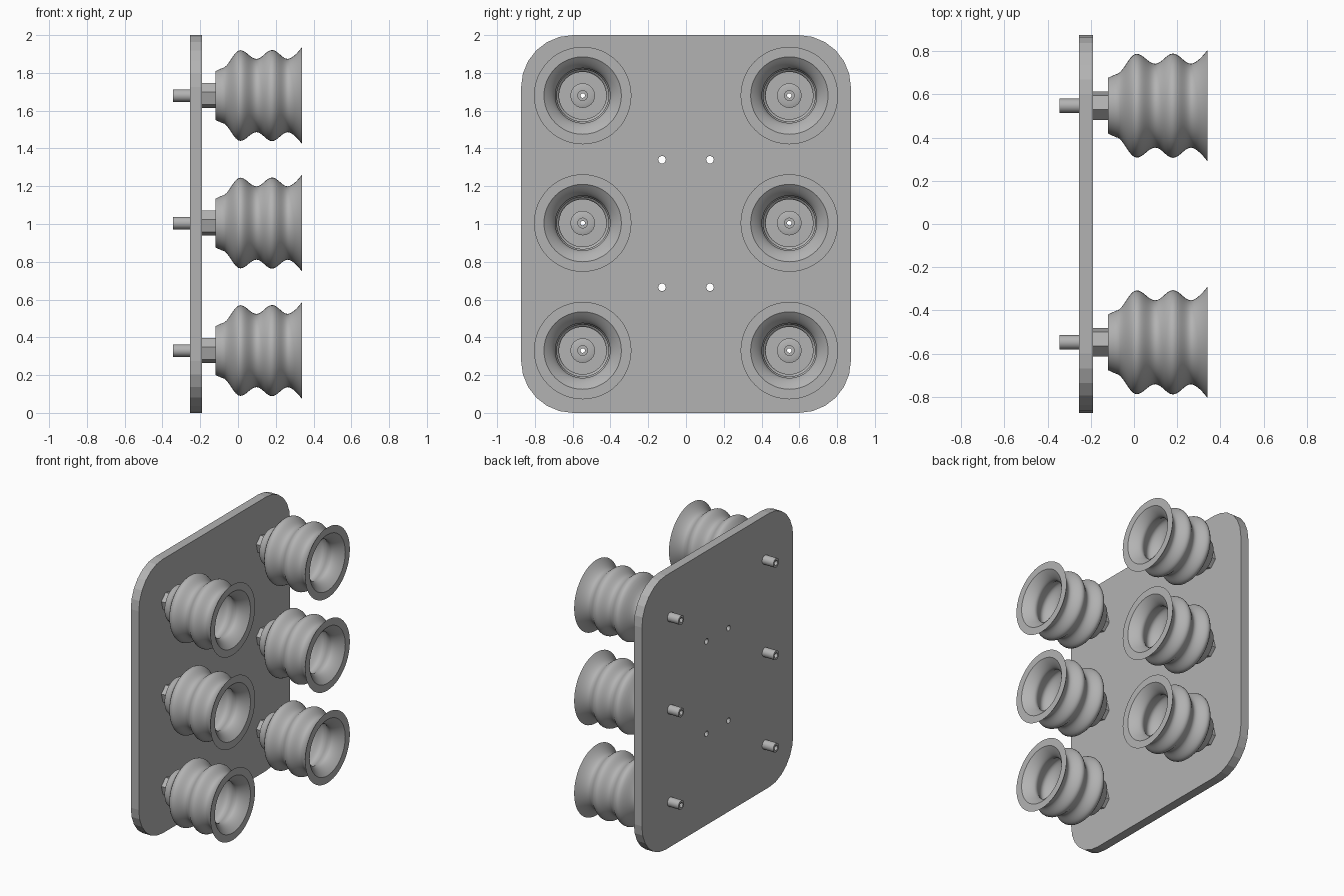
import bpy, bmesh, math
from mathutils import Vector

cube = bpy.data.objects.get("Cube")
if cube:
    bpy.data.objects.remove(cube, do_unlink=True)

# One plain grey for everything
GREY = (0.45, 0.45, 0.45, 1)
grey = bpy.data.materials.new("plain grey")
grey.use_nodes = True
grey.diffuse_color = GREY
grey.node_tree.nodes["Principled BSDF"].inputs["Base Color"].default_value = GREY


def finish(bm, name):
    bmesh.ops.recalc_face_normals(bm, faces=bm.faces)
    mesh = bpy.data.meshes.new(name)
    bm.to_mesh(mesh)
    bm.free()
    mesh.materials.append(grey)
    return mesh


def place(mesh, name, location=(0, 0, 0)):
    obj = bpy.data.objects.new(name, mesh)
    obj.location = location
    bpy.context.collection.objects.link(obj)
    return obj


def smooth(obj):
    bpy.ops.object.select_all(action="DESELECT")
    obj.select_set(True)
    bpy.context.view_layer.objects.active = obj
    bpy.ops.object.shade_smooth_by_angle(angle=math.radians(35))


def ring(y, z, r, n, start=0.0):
    return [(y + r * math.cos(start + math.tau * i / n),
             z + r * math.sin(start + math.tau * i / n)) for i in range(n)]


def slab(name, loops, x0, x1):
    """Flat shape with holes, given as (y, z) loops, extruded along x."""
    bm = bmesh.new()
    for loop in loops:
        vs = [bm.verts.new((x0, y, z)) for y, z in loop]
        for i, v in enumerate(vs):
            bm.edges.new((v, vs[i - 1]))
    bmesh.ops.triangle_fill(bm, use_beauty=True, edges=bm.edges[:], normal=(1, 0, 0))
    out = bmesh.ops.extrude_face_region(bm, geom=bm.faces[:], use_keep_orig=True)
    moved = [g for g in out["geom"] if isinstance(g, bmesh.types.BMVert)]
    bmesh.ops.translate(bm, verts=moved, vec=(x1 - x0, 0, 0))
    return finish(bm, name)


def lathe(name, profile, steps):
    """Closed (x, radius) profile turned around the x axis."""
    bm = bmesh.new()
    vs = [bm.verts.new((x, 0, r)) for x, r in profile]
    edges = [bm.edges.new((v, vs[i - 1])) for i, v in enumerate(vs)]
    bmesh.ops.spin(bm, geom=vs + edges, cent=(0, 0, 0), axis=(1, 0, 0),
                   angle=math.tau, steps=steps)
    bmesh.ops.remove_doubles(bm, verts=bm.verts[:], dist=0.0001)
    return finish(bm, name)


def wave(keys, n=8):
    """Eased curve through the crests and valleys, ending in a flared lip."""
    pts = []
    for k, ((xa, ra), (xb, rb)) in enumerate(zip(keys, keys[1:])):
        last = k == len(keys) - 2
        for i in range(n):
            t = i / n
            e = t ** 1.6 if last else (1 - math.cos(math.pi * t)) / 2
            pts.append((xa + (xb - xa) * t, ra + (rb - ra) * e))
    return pts + [keys[-1]]


ROWS = (0.33, 1.005, 1.68)
COLUMNS = (-0.547, 0.547)
STATIONS = [(y, z) for z in ROWS for y in COLUMNS]

# Mounting plate with rounded corners and drilled holes
HALF, TOP, R = 0.873, 2.0, 0.275
corners = [(HALF - R, TOP - R), (R - HALF, TOP - R), (R - HALF, R), (HALF - R, R)]
outline = [(y + R * math.cos(math.radians(90 * q + 15 * i)),
            z + R * math.sin(math.radians(90 * q + 15 * i)))
           for q, (y, z) in enumerate(corners) for i in range(7)]
holes = [ring(y, z, 0.02, 16) for y in (-0.127, 0.127) for z in (0.665, 1.34)]
holes += [ring(y, z, 0.032, 24) for y, z in STATIONS]
place(slab("mounting_plate", [outline] + holes, -0.255, -0.19), "mounting_plate")

# Bellows cup: wavy outside, flat lip, wavy inside, floor with a hole
outer = wave([(-0.085, 0.145), (0.012, 0.24), (0.098, 0.194), (0.18, 0.241),
              (0.264, 0.194), (0.34, 0.258)])
inner = wave([(-0.04, 0.125), (0.015, 0.185), (0.098, 0.137), (0.18, 0.187),
              (0.268, 0.145), (0.34, 0.205)])
cup_mesh = lathe("bellows_cup", [(-0.12, 0.03), (-0.12, 0.129)] + outer + inner[::-1]
                 + [(-0.08, 0.125), (-0.08, 0.03)], 48)

# Hollow threaded stem with a flange inside the cup
stem_mesh = lathe("hollow_stem", [
    (-0.345, 0.033), (-0.085, 0.033), (-0.085, 0.065), (-0.065, 0.065), (-0.06, 0.05),
    (-0.06, 0.026), (-0.11, 0.026), (-0.11, 0.012), (-0.3, 0.012), (-0.3, 0.018),
    (-0.345, 0.018)], 24)

# Hexagonal nut between plate and cup
nut_mesh = slab("hex_nut", [ring(0, 0, 0.068, 6, math.radians(45)),
                            ring(0, 0, 0.032, 24)], -0.19, -0.12)

for n, (y, z) in enumerate(STATIONS, 1):
    cup = place(cup_mesh, f"bellows_cup_{n}", (0, y, z))
    stem = place(stem_mesh, f"hollow_stem_{n}", (0, y, z))
    place(nut_mesh, f"hex_nut_{n}", (0, y, z))
    if n == 1:
        smooth(cup)
        smooth(stem)
